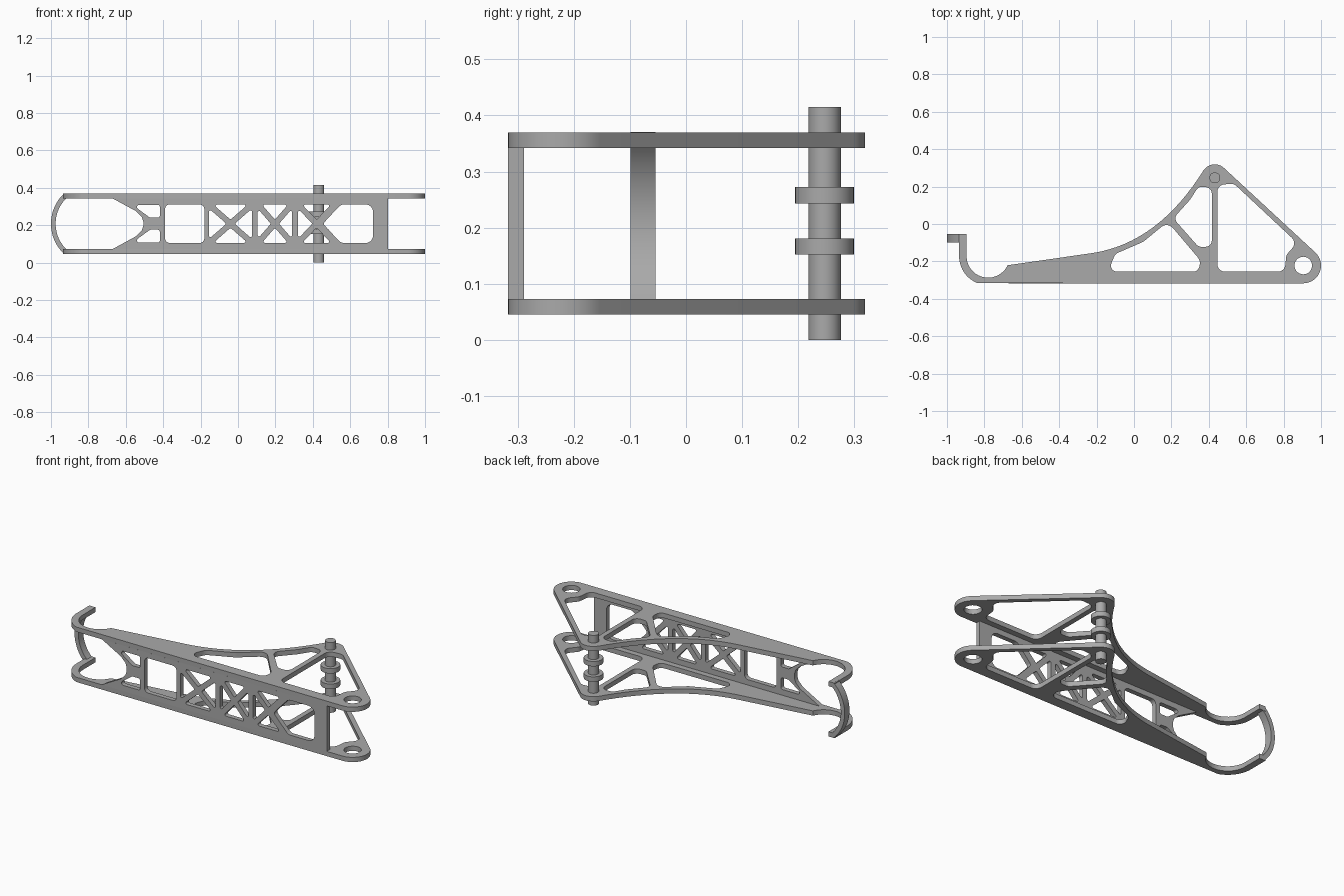
import bpy, math
from mathutils import Vector

cube = bpy.data.objects.get("Cube")
if cube:
    bpy.data.objects.remove(cube, do_unlink=True)

metal = bpy.data.materials.new("grey metal")
metal.use_nodes = True
GREY = (0.4, 0.4, 0.4, 1)
metal.diffuse_color = GREY
metal.node_tree.nodes["Principled BSDF"].inputs["Base Color"].default_value = GREY


def arc(cx, cy, r, a0, a1, n=20):
    angles = [math.radians(a0 + (a1 - a0) * i / n) for i in range(n + 1)]
    return [(cx + r * math.cos(a), cy + r * math.sin(a)) for a in angles]


def bend(p0, p1, p2, n=16):
    p0, p1, p2 = Vector(p0), Vector(p1), Vector(p2)
    ts = [i / n for i in range(n + 1)]
    return [tuple(p0 * (1 - t) ** 2 + p1 * 2 * t * (1 - t) + p2 * t * t) for t in ts]


def rounded(points, r, n=6):
    """Polygon with each corner replaced by a tangent arc of radius r."""
    out = []
    for i, p in enumerate(points):
        p = Vector(p)
        a = Vector(points[i - 1]) - p
        b = Vector(points[(i + 1) % len(points)]) - p
        half = a.angle(b) / 2
        cut = min(r / math.tan(half), a.length * 0.48, b.length * 0.48)
        rad = cut * math.tan(half)
        a.normalize()
        b.normalize()
        c = p + (a + b).normalized() * rad / math.sin(half)
        s, e = p + a * cut - c, p + b * cut - c
        a0 = math.atan2(s.y, s.x)
        d = (math.atan2(e.y, e.x) - a0 + math.pi) % (2 * math.pi) - math.pi
        out += [(c.x + rad * math.cos(a0 + d * k / n),
                 c.y + rad * math.sin(a0 + d * k / n)) for k in range(n + 1)]
    return out


def finish(obj):
    obj.data.materials.clear()
    obj.data.materials.append(metal)
    bpy.ops.object.select_all(action='DESELECT')
    obj.select_set(True)
    bpy.context.view_layer.objects.active = obj
    bpy.ops.object.shade_smooth_by_angle(angle=math.radians(30))


def plate(name, loops, thick, location, upright=False):
    """Extruded flat outline (first loop) with holes (other loops)."""
    curve = bpy.data.curves.new(name, 'CURVE')
    curve.dimensions = '2D'
    curve.fill_mode = 'BOTH'
    curve.extrude = thick / 2
    for loop in loops:
        s = curve.splines.new('POLY')
        s.points.add(len(loop) - 1)
        for pt, (x, y) in zip(s.points, loop):
            pt.co = (x, y, 0, 1)
        s.use_cyclic_u = True
    obj = bpy.data.objects.new(name, curve)
    bpy.context.collection.objects.link(obj)
    obj.location = location
    if upright:
        obj.rotation_euler.x = math.pi / 2
    bpy.ops.object.select_all(action='DESELECT')
    obj.select_set(True)
    bpy.context.view_layer.objects.active = obj
    bpy.ops.object.convert(target='MESH')
    finish(bpy.context.object)


def cylinder(name, r, z0, z1):
    bpy.ops.mesh.primitive_cylinder_add(vertices=32, radius=r, depth=z1 - z0,
                                        location=(PIN[0], PIN[1], (z0 + z1) / 2))
    bpy.context.object.name = name
    finish(bpy.context.object)


PIN = (0.432, 0.247)
EYE = (0.905, -0.222)
HOOK = (-0.78, -0.172)
MID = 0.208

# Side plates: hook, curved back, pin boss and eye
outline = [(-0.895, -0.053)] + arc(*HOOK, 0.115, 180, 335)
outline += bend((-0.22, -0.155), (0.13, -0.1), (0.371, 0.286))
outline += arc(*PIN, 0.072, 146, 47) + arc(*EYE, 0.095, 47, -90)
outline += arc(*HOOK, 0.155, 249, 180) + [(-0.935, -0.053)]
front_hole = rounded([(-0.14, -0.255), (-0.1, -0.16), (0.05, -0.095), (0.18, 0.012),
                      (0.355, -0.195), (0.345, -0.255)], 0.045)
middle_hole = rounded([(0.21, 0.03), (0.3, 0.13), (0.345, 0.2), (0.416, 0.195),
                       (0.416, -0.122), (0.345, -0.122)], 0.035)
rear_hole = rounded([(0.446, -0.255), (0.446, 0.21), (0.535, 0.215), (0.872, -0.1),
                     (0.815, -0.165), (0.805, -0.255)], 0.04)
holes = [front_hole, middle_hole, rear_hole, arc(*EYE, 0.047, 0, 348.75, 31)]
for name, z in (("lower_side_plate", 0.059), ("upper_side_plate", 0.356)):
    plate(name, [outline] + holes, 0.028, (0, 0, z))


# Front web: forked end, braced cells and windows
def mirrored(half):
    return half + [(x, 2 * MID - z) for x, z in reversed(half)]


def flip(loop):
    return [(x, 2 * MID - z) for x, z in loop]


LOW, HIGH = 2 * MID - 0.311, 0.311


def braced_cell(x0, x1, right_side=True):
    cx, d = (x0 + x1) / 2, 0.022
    top = rounded([(x0 + d, HIGH), (x1 - d, HIGH), (cx, MID + d)], 0.008)
    left = rounded([(x0, HIGH - d), (x0, LOW + d), (cx - d, MID)], 0.008)
    right = [(2 * cx - x, z) for x, z in left]
    return [top, flip(top), left] + ([right] if right_side else [])


fork = [(-0.67, 0.343), (-0.545, 0.275), (-0.515, 0.245), (-0.506, MID + 0.01)]
web = mirrored(fork) + [(0.803, 0.073), (0.803, 0.343)]
fork_hole = rounded([(-0.565, 0.309), (-0.418, 0.309), (-0.418, 0.24), (-0.47, 0.24)], 0.012)
window = rounded([(-0.39, LOW), (-0.18, LOW), (-0.18, HIGH), (-0.39, HIGH)], 0.025)
big_window = rounded(mirrored([(0.46, MID + 0.006), (0.55, HIGH), (0.722, HIGH)]), 0.04)
plate("front_web", [web, fork_hole, flip(fork_hole), window, big_window]
      + braced_cell(-0.155, 0.075) + braced_cell(0.105, 0.29)
      + braced_cell(0.32, 0.52, False), 0.028, (0, -0.303, 0), True)

# Curved bow joining the hook ends
bow = arc(-0.778, MID, 0.222, 133, 227, 28) + arc(-0.784, MID, 0.191, 225, 135, 28)
plate("hook_bow", [bow], 0.045, (0, -0.0765, 0), True)

# Pin with two collars
cylinder("pin", 0.029, 0, 0.415)
cylinder("lower_collar", 0.0525, 0.152, 0.181)
cylinder("upper_collar", 0.0525, 0.243, 0.272)
